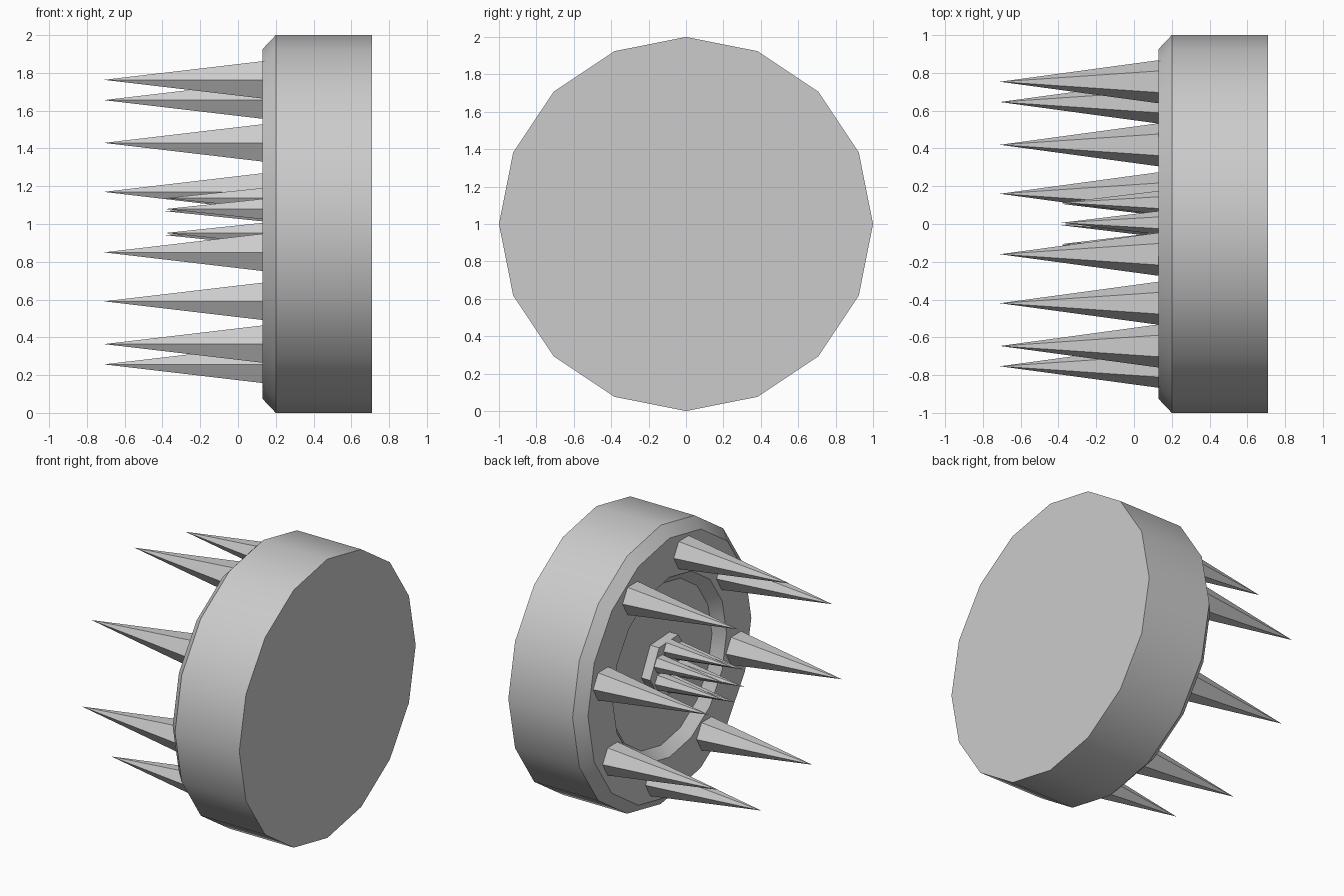
import bpy
from math import cos, sin, pi, radians

cube = bpy.data.objects.get("Cube")
if cube:
    bpy.data.objects.remove(cube, do_unlink=True)

grey = bpy.data.materials.new("plain grey")
grey.use_nodes = True
grey.diffuse_color = (0.6, 0.6, 0.6, 1)
grey.node_tree.nodes["Principled BSDF"].inputs["Base Color"].default_value = (0.6, 0.6, 0.6, 1)

CENTRE_Z = 1.0
FACE_X = 0.13     # spiked face
FLOOR_X = 0.2     # floor of the central recess


def lathe(name, profile, sides, centre=(0, 0), turn=0.0):
    """Spin an (x, radius) profile round an axis parallel to x; radius 0 makes a tip."""
    verts, faces, rings = [], [], []
    for x, r in profile:
        count = sides if r else 1
        rings.append([len(verts) + i for i in range(count)])
        for i in range(count):
            a = turn + 2 * pi * i / sides
            verts.append((x, centre[0] + r * cos(a), CENTRE_Z + centre[1] + r * sin(a)))
    for lower, upper in zip(rings, rings[1:]):
        for i in range(sides):
            j = (i + 1) % sides
            if len(upper) == 1:
                faces.append((lower[i], lower[j], upper[0]))
            else:
                faces.append((lower[i], lower[j], upper[j], upper[i]))
    # Flat end caps
    faces.append(rings[0][::-1])
    if len(rings[-1]) > 1:
        faces.append(rings[-1])
    mesh = bpy.data.meshes.new(name)
    mesh.from_pydata(verts, [], faces)
    mesh.materials.append(grey)
    obj = bpy.data.objects.new(name, mesh)
    bpy.context.collection.objects.link(obj)
    bpy.ops.object.select_all(action='DESELECT')
    obj.select_set(True)
    bpy.context.view_layer.objects.active = obj
    # Consistent outward normals, then smooth only the shallow edges
    bpy.ops.object.mode_set(mode='EDIT')
    bpy.ops.mesh.select_all(action='SELECT')
    bpy.ops.mesh.normals_make_consistent(inside=False)
    bpy.ops.object.mode_set(mode='OBJECT')
    bpy.ops.object.shade_smooth_by_angle(angle=radians(30))
    return obj


def spike_ring(name, count, ring_radius, start, base_radius, base_x, tip_x):
    for i in range(count):
        a = radians(start) + 2 * pi * i / count
        centre = (ring_radius * cos(a), ring_radius * sin(a) + 0.01)
        lathe(f"{name}_{i + 1}", [(base_x, base_radius), (tip_x, 0)], 6, centre)


# Drum with a chamfered rim and a bevelled central recess
lathe("drum", [(0.71, 1.0), (FLOOR_X, 1.0), (FACE_X, 0.926), (FACE_X, 0.645), (FLOOR_X, 0.58)], 16)

# Hexagonal hub standing in the recess
lathe("hub", [(FLOOR_X, 0.22), (FACE_X, 0.22)], 6, turn=radians(-3))

# Outer ring of long spikes and inner cluster of short ones
spike_ring("long_spike", 8, 0.77, 12, 0.114, FACE_X, -0.71)
spike_ring("short_spike", 6, 0.127, 27, 0.062, FACE_X, -0.385)
